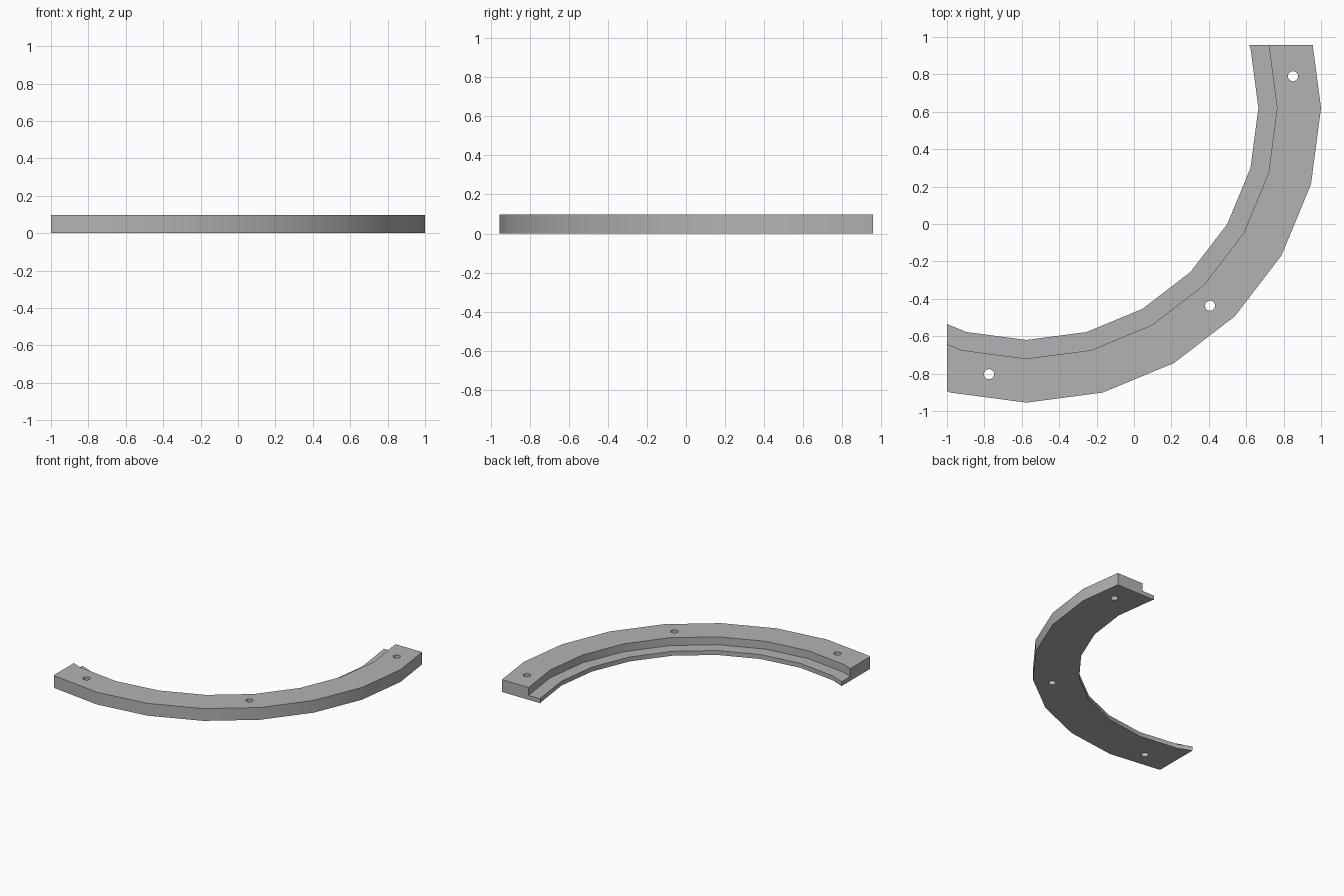
import bpy, bmesh
from math import radians, cos, sin
from mathutils import Vector

cube = bpy.data.objects.get("Cube")
if cube:
    bpy.data.objects.remove(cube, do_unlink=True)

CENTRE = Vector((-0.575, 0.62, 0))
OUTER, STEP, INNER = 1.575, 1.34, 1.24
HEIGHT, LIP = 0.098, 0.035

grey = bpy.data.materials.new("plain grey")
grey.use_nodes = True
grey.diffuse_color = (0.45, 0.45, 0.45, 1)
grey.node_tree.nodes["Principled BSDF"].inputs["Base Color"].default_value = grey.diffuse_color

# Stepped cross-section swept around the arc in 15 degree segments
profile = [(OUTER, 0), (OUTER, HEIGHT), (STEP, HEIGHT),
           (STEP, LIP), (INNER, LIP), (INNER, 0)]
bm = bmesh.new()
rings = []
for step in range(-9, 3):
    a = radians(15 * step)
    rings.append([bm.verts.new(CENTRE + Vector((r * cos(a), r * sin(a), z)))
                  for r, z in profile])
n = len(profile)
for lower, upper in zip(rings, rings[1:]):
    for i in range(n):
        j = (i + 1) % n
        bm.faces.new((lower[i], upper[i], upper[j], lower[j]))

# Trim both ends square to the axes and cap them
for point, normal in (((0, 0.957, 0), (0, 1, 0)), ((-1, 0, 0), (-1, 0, 0))):
    cut = bmesh.ops.bisect_plane(bm, geom=bm.verts[:] + bm.edges[:] + bm.faces[:],
                                 plane_co=point, plane_no=normal, clear_outer=True)
    edges = [e for e in cut["geom_cut"] if isinstance(e, bmesh.types.BMEdge)]
    bmesh.ops.edgeloop_fill(bm, edges=edges)
bmesh.ops.recalc_face_normals(bm, faces=bm.faces[:])

mesh = bpy.data.meshes.new("curved_rail")
bm.to_mesh(mesh)
bm.free()
mesh.materials.append(grey)
rail = bpy.data.objects.new("curved_rail", mesh)
bpy.context.collection.objects.link(rail)

# Screw holes drilled right through
for x, y in ((0.85, 0.79), (0.407, -0.437), (-0.775, -0.803)):
    bpy.ops.mesh.primitive_cylinder_add(vertices=24, radius=0.027, depth=0.4, location=(x, y, 0.05))
    drill = bpy.context.object
    drill.name = "hole_cutter"
    drill.hide_render = True
    drill.data.materials.append(grey)
    bpy.ops.object.select_all(action='DESELECT')
    rail.select_set(True)
    bpy.context.view_layer.objects.active = rail
    mod = rail.modifiers.new("screw_hole", 'BOOLEAN')
    mod.operation = 'DIFFERENCE'
    mod.solver = 'EXACT'
    mod.object = drill
    bpy.ops.object.modifier_apply(modifier=mod.name)
    bpy.data.objects.remove(drill, do_unlink=True)

bpy.ops.object.shade_smooth_by_angle(angle=radians(30))
